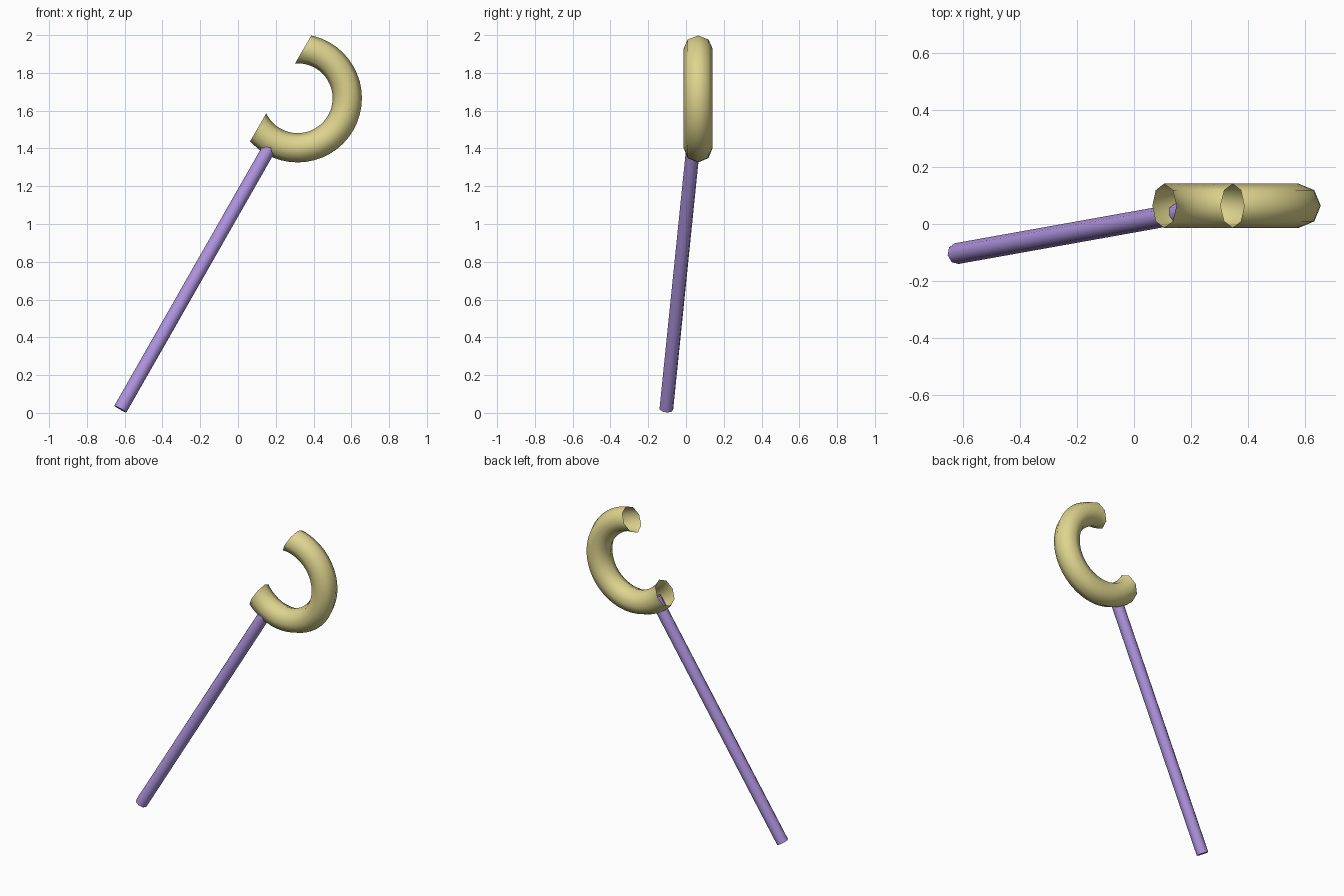
import bpy, bmesh
from math import sin, cos, radians
from mathutils import Vector

cube = bpy.data.objects.get("Cube")
if cube:
    bpy.data.objects.remove(cube, do_unlink=True)


def material(name, rgb):
    mat = bpy.data.materials.new(name)
    mat.use_nodes = True
    colour = (*rgb, 1)
    mat.diffuse_color = colour
    mat.node_tree.nodes["Principled BSDF"].inputs["Base Color"].default_value = colour
    return mat


def finish(name, mat):
    obj = bpy.context.object
    obj.name = obj.data.name = name
    obj.data.materials.append(mat)
    bpy.ops.object.shade_smooth_by_angle(angle=radians(60))
    return obj


sand = material("sand yellow", (0.73, 0.66, 0.27))
lilac = material("lilac", (0.43, 0.30, 0.75))

hook_centre = Vector((0.316, 0.064, 1.666))
foot = Vector((-0.623, -0.104, 0.02))
axis = (hook_centre - foot).normalized()

# Hook: open eight-sided tube bent into a ring, sliced parallel to the shaft
bpy.ops.mesh.primitive_torus_add(
    major_segments=48, minor_segments=8, major_radius=0.2625, minor_radius=0.0775,
    location=hook_centre, rotation=(radians(90), 0, 0))
hook = finish("hook", sand)
tilt = radians(60)
normal = Vector((-sin(tilt), cos(tilt), 0))
bm = bmesh.new()
bm.from_mesh(hook.data)
bmesh.ops.bisect_plane(bm, geom=bm.verts[:] + bm.edges[:] + bm.faces[:],
                       plane_co=normal * 0.104, plane_no=normal, clear_outer=True)
bm.to_mesh(hook.data)
bm.free()

# Shaft: straight rod pointing at the hook centre and ending inside the tube
tip = hook_centre - axis * 0.25
bpy.ops.mesh.primitive_cylinder_add(
    vertices=8, radius=0.037, depth=(tip - foot).length,
    location=(foot + tip) / 2, rotation=axis.to_track_quat("Z", "Y").to_euler())
finish("shaft", lilac)
